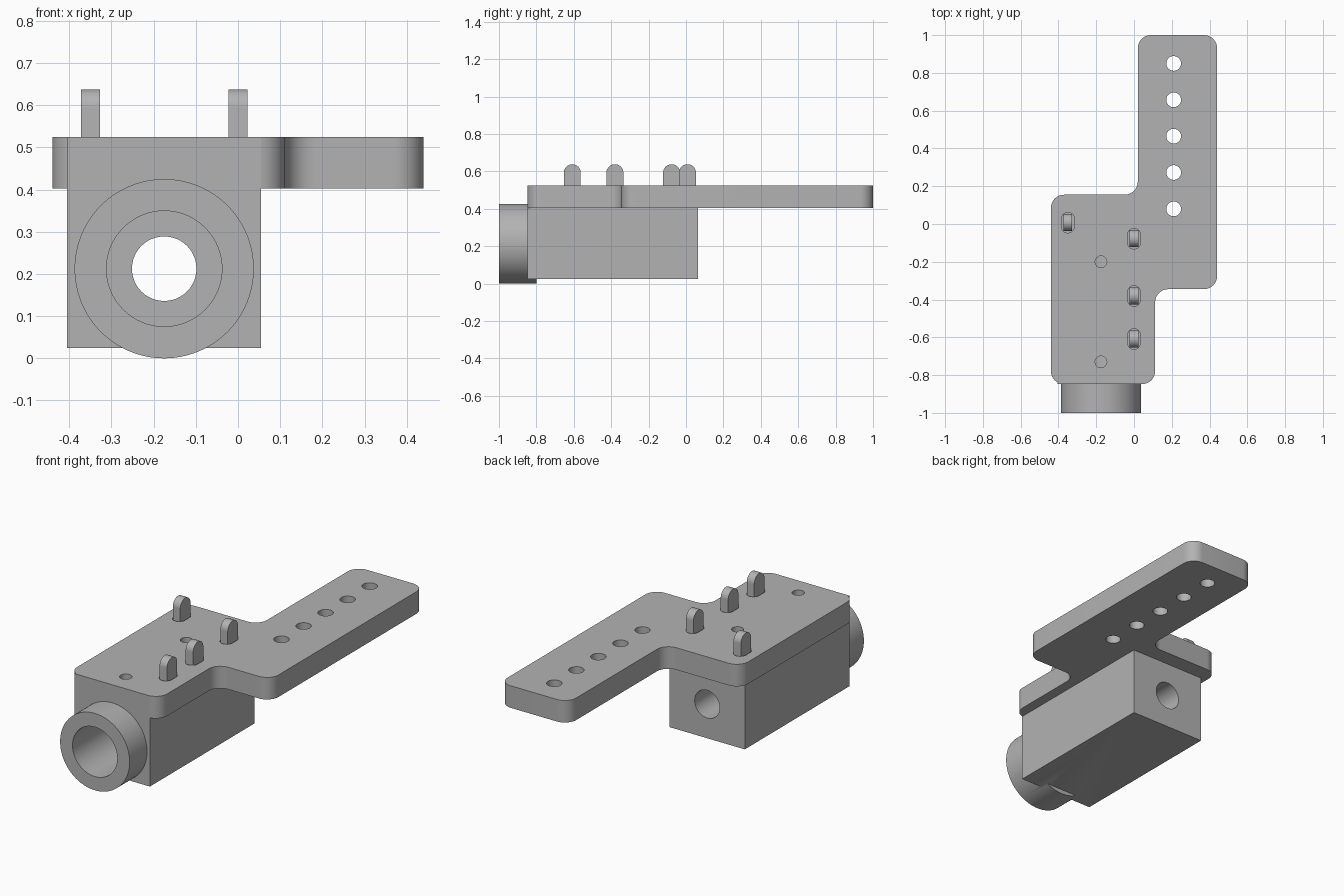
import bpy, bmesh, math
from mathutils import Vector

if "Cube" in bpy.data.objects:
    bpy.data.objects.remove(bpy.data.objects["Cube"])

grey = bpy.data.materials.new("plain_grey")
grey.use_nodes = True
grey.diffuse_color = (0.45, 0.45, 0.45, 1)
grey.node_tree.nodes["Principled BSDF"].inputs["Base Color"].default_value = (0.45, 0.45, 0.45, 1)

BOTTOM, TOP = 0.403, 0.525       # plate faces
BORE_X, BORE_Z = -0.175, 0.2125  # barrel axis


def prism(name, points, lo, hi, axis="z"):
    """Extrude a 2D outline: axis z uses (x, y), y uses (x, z), x uses (y, z)."""
    place = {"z": lambda u, v, w: (u, v, w),
             "y": lambda u, v, w: (u, w, v),
             "x": lambda u, v, w: (w, u, v)}[axis]
    bm = bmesh.new()
    face = bm.faces.new([bm.verts.new(place(u, v, lo)) for u, v in points])
    shift = Vector(place(0, 0, hi - lo))
    grown = bmesh.ops.extrude_face_region(bm, geom=[face], use_keep_orig=True)
    verts = [g for g in grown["geom"] if isinstance(g, bmesh.types.BMVert)]
    bmesh.ops.translate(bm, verts=verts, vec=shift)
    bmesh.ops.recalc_face_normals(bm, faces=bm.faces)
    mesh = bpy.data.meshes.new(name)
    bm.to_mesh(mesh)
    bm.free()
    mesh.materials.append(grey)
    obj = bpy.data.objects.new(name, mesh)
    bpy.context.collection.objects.link(obj)
    return obj


def circle(u, v, r, n):
    return [(u + r * math.cos(math.tau * i / n), v + r * math.sin(math.tau * i / n))
            for i in range(n)]


def rectangle(u0, u1, v0, v1):
    return [(u0, v0), (u1, v0), (u1, v1), (u0, v1)]


def rounded(corners, r, steps=10):
    """Replace each square corner, inner or outer, by an arc."""
    out = []
    for i, corner in enumerate(corners):
        p = Vector(corner)
        a = (Vector(corners[i - 1]) - p).normalized()
        b = (Vector(corners[(i + 1) % len(corners)]) - p).normalized()
        for s in range(steps + 1):
            t = math.pi / 2 * s / steps
            out.append(tuple(p + r * (a + b) - r * (b * math.cos(t) + a * math.sin(t))))
    return out


def combine(target, tool, operation):
    mod = target.modifiers.new(operation.lower(), "BOOLEAN")
    mod.operation, mod.object, mod.solver = operation, tool, "EXACT"
    graph = bpy.context.evaluated_depsgraph_get()
    result = bpy.data.meshes.new_from_object(target.evaluated_get(graph))
    target.modifiers.clear()
    target.data = result
    bpy.data.objects.remove(tool)


def finish(obj):
    obj.data.shade_smooth()
    obj.data.set_sharp_from_angle(angle=math.radians(30))


# Offset mounting plate with rounded corners
outline = [(-0.44, -0.848), (0.112, -0.848), (0.112, -0.345), (0.44, -0.345),
           (0.44, 1.0), (0.02, 1.0), (0.02, 0.155), (-0.44, 0.155)]
body = prism("bracket_body", rounded(outline, 0.07), BOTTOM, TOP)

# Barrel block and round front collar
combine(body, prism("block", rectangle(-0.405, 0.055, -0.848, 0.065), 0.024, TOP), "UNION")
combine(body, prism("collar", circle(BORE_X, BORE_Z, 0.2125, 96), -1.0, -0.8, "y"), "UNION")

# Stepped bore along the barrel
combine(body, prism("bore", circle(BORE_X, BORE_Z, 0.137, 64), -1.1, -0.13, "y"), "DIFFERENCE")
combine(body, prism("rear_hole", circle(BORE_X, BORE_Z, 0.0765, 48), -0.3, 0.2, "y"), "DIFFERENCE")

# Screw holes down into the bore
for y in (-0.2, -0.73):
    combine(body, prism("screw_hole", circle(BORE_X, y, 0.031, 32), 0.25, 0.6), "DIFFERENCE")

# Row of holes through the arm
for i in range(5):
    hole = prism("arm_hole", circle(0.21, 0.08 + 0.1925 * i, 0.039, 40), 0.3, 0.6)
    combine(body, hole, "DIFFERENCE")

# Round-topped pegs, each standing in a slot
for i, (x, y) in enumerate([(-0.35, 0.008), (0, -0.077), (0, -0.38), (0, -0.608)]):
    slot = rounded(rectangle(x - 0.034, x + 0.034, y - 0.055, y + 0.053), 0.0335, 8)
    combine(body, prism("slot", slot, BOTTOM, 0.6), "DIFFERENCE")
    arch = [(y + 0.045 * math.cos(math.pi * s / 24), 0.593 + 0.045 * math.sin(math.pi * s / 24))
            for s in range(25)]
    profile = [(y - 0.045, BOTTOM - 0.01), (y + 0.045, BOTTOM - 0.01)] + arch
    finish(prism(f"peg_{i + 1}", profile, x - 0.0225, x + 0.0225, "x"))

finish(body)
